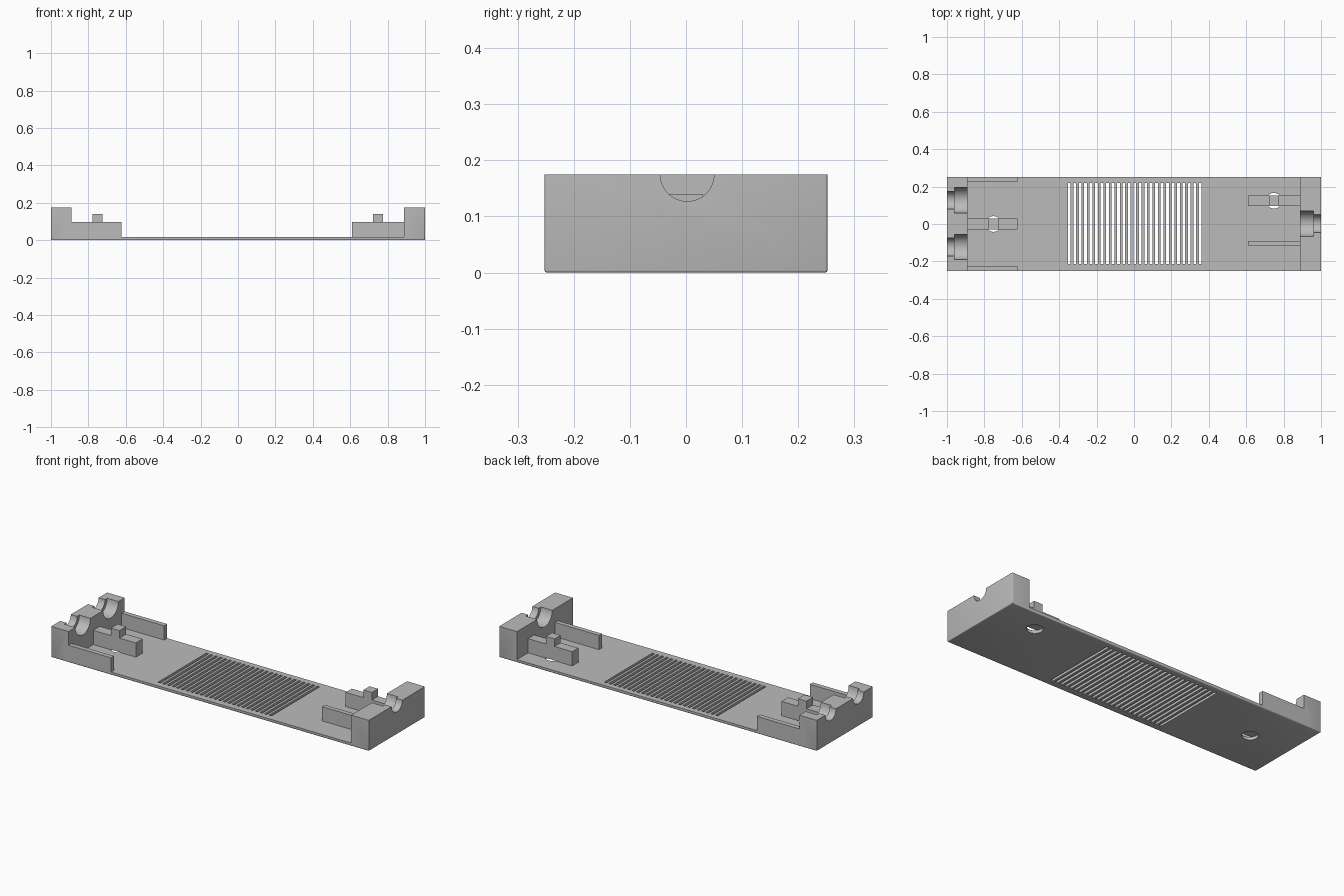
import bpy, bmesh, math
from mathutils import Matrix, Vector

if "Cube" in bpy.data.objects:
    bpy.data.objects.remove(bpy.data.objects["Cube"])

HALF_Y, TOP, FLOOR, RAIL, PEG = 0.252, 0.175, 0.016, 0.097, 0.14

grey = bpy.data.materials.new("plain grey")
grey.diffuse_color = (0.5, 0.5, 0.5, 1)
grey.use_nodes = True
grey.node_tree.nodes["Principled BSDF"].inputs["Base Color"].default_value = grey.diffuse_color


def make_object(name, bm):
    mesh = bpy.data.meshes.new(name)
    bm.to_mesh(mesh)
    bm.free()
    obj = bpy.data.objects.new(name, mesh)
    bpy.context.collection.objects.link(obj)
    return obj


def add_box(bm, x0, x1, y0, y1, z0, z1):
    m = Matrix.Translation(((x0 + x1) / 2, (y0 + y1) / 2, (z0 + z1) / 2))
    m = m @ Matrix.Diagonal((x1 - x0, y1 - y0, z1 - z0, 1))
    bmesh.ops.create_cube(bm, size=1, matrix=m)


def box(name, *dims):
    bm = bmesh.new()
    add_box(bm, *dims)
    return make_object(name, bm)


def cylinder(name, start, end, radius, sides=48):
    a, b = Vector(start), Vector(end)
    bm = bmesh.new()
    rot = (b - a).to_track_quat('Z', 'Y').to_matrix().to_4x4()
    bmesh.ops.create_cone(bm, cap_ends=True, segments=sides, radius1=radius,
                          radius2=radius, depth=(b - a).length,
                          matrix=Matrix.Translation((a + b) / 2) @ rot)
    return make_object(name, bm)


def combine(target, tool, operation):
    mod = target.modifiers.new("combine", 'BOOLEAN')
    mod.operation, mod.solver, mod.object = operation, 'EXACT', tool
    graph = bpy.context.evaluated_depsgraph_get()
    mesh = bpy.data.meshes.new_from_object(target.evaluated_get(graph))
    target.modifiers.clear()
    target.data = mesh
    bpy.data.objects.remove(tool)


# Outer block with softened bottom and upright edges
bm = bmesh.new()
add_box(bm, -1, 1, -HALF_Y, HALF_Y, 0, TOP)
edges = [e for e in bm.edges if min(v.co.z for v in e.verts) < 0.01]
bmesh.ops.bevel(bm, geom=edges, offset=0.004, segments=3, profile=0.5,
                affect='EDGES')
tray = make_object("cable_tray", bm)

# Open middle, leaving the floor plate and two end blocks
combine(tray, box("middle_cutter", -0.89, 0.888, -1, 1, FLOOR, 1), 'DIFFERENCE')

# Rails: x range, y range
rails = [(-0.92, -0.622, -0.03, 0.03),
         (-0.92, -0.622, 0.225, HALF_Y),
         (-0.92, -0.622, -HALF_Y, -0.225),
         (0.61, 0.92, 0.097, 0.152),
         (0.61, 0.92, -0.116, -0.09)]
for r in rails:
    combine(tray, box("rail", *r, 0.008, RAIL), 'UNION')

# Pegs on the wide rails, with a screw hole in the floor below each
for x, y0, y1 in ((-0.752, -0.03, 0.03), (0.748, 0.097, 0.152)):
    combine(tray, box("peg", x - 0.027, x + 0.027, y0, y1, 0.05, PEG), 'UNION')
    y = (y0 + y1) / 2
    combine(tray, cylinder("hole_cutter", (x, y, -0.1), (x, y, FLOOR + 0.001),
                           0.042, 32), 'DIFFERENCE')

# Stepped half-round cable seats in the end blocks
for side, y in ((-1, 0.127), (-1, -0.123), (1, 0.002)):
    for x0, x1, radius in ((0.8, 0.96, 0.068), (0.9, 1.1, 0.048)):
        combine(tray, cylinder("seat_cutter", (side * x0, y, TOP),
                               (side * x1, y, TOP), radius), 'DIFFERENCE')

# Row of vent slots through the floor
SLOTS = 25
bm = bmesh.new()
for i in range(SLOTS):
    x = -0.346 + i * 0.7 / (SLOTS - 1)
    add_box(bm, x - 0.0075, x + 0.0075, -0.215, 0.22, -0.1, 0.1)
combine(tray, make_object("slot_cutter", bm), 'DIFFERENCE')

# Finish
tray.data.materials.clear()
tray.data.materials.append(grey)
for p in tray.data.polygons:
    p.material_index = 0
bpy.context.view_layer.objects.active = tray
tray.select_set(True)
bpy.ops.object.shade_smooth_by_angle(angle=math.radians(35))
